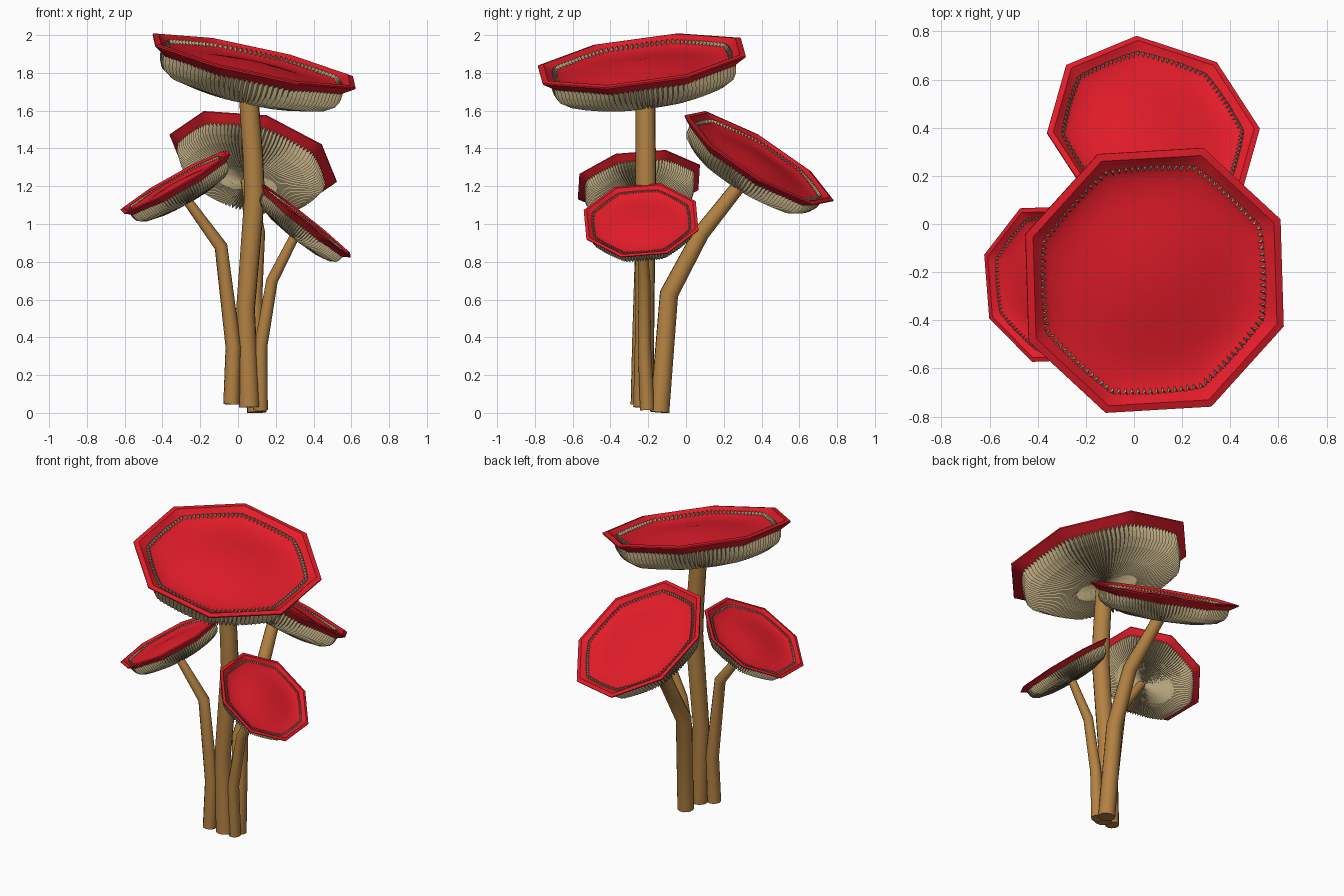
import bpy, bmesh
from math import cos, pi, sin, tau
from mathutils import Vector, Matrix

if "Cube" in bpy.data.objects:
    bpy.data.objects.remove(bpy.data.objects["Cube"], do_unlink=True)


def material(name, rgb):
    m = bpy.data.materials.new(name)
    m.use_nodes = True
    color = (*rgb, 1)
    m.diffuse_color = color
    bsdf = m.node_tree.nodes["Principled BSDF"]
    bsdf.inputs["Base Color"].default_value = color
    bsdf.inputs["Roughness"].default_value = 0.8
    return m


RED = material("cap red", (0.78, 0.012, 0.023))
BEIGE = material("gill beige", (0.45, 0.36, 0.195))
BROWN = material("stalk brown", (0.45, 0.222, 0.055))


def smooth(obj, angle):
    bpy.ops.object.select_all(action="DESELECT")
    obj.select_set(True)
    bpy.context.view_layer.objects.active = obj
    bpy.ops.object.shade_smooth_by_angle(angle=angle)


def octagon(a):
    """Radius of a unit octagon in direction a, with a corner at zero."""
    return cos(pi / 8) / cos(a % (pi / 4) - pi / 8)


def spin(name, mat, profile, segments, frame, ribs=0.0):
    """Spin (radius, height, squareness) rings; ribs pleats every other column."""
    bm = bmesh.new()
    rings = []
    for r, h, blend in profile:
        if r == 0:
            rings.append([bm.verts.new(frame @ Vector((0, 0, h)))] * segments)
            continue
        ring = []
        for i in range(segments):
            a = tau * i / segments
            pleat = ribs * (1 if i % 2 else -1)
            rad = r * (1 + blend * (octagon(a) - 1)) * (1 + pleat)
            ring.append(bm.verts.new(frame @ Vector((rad * cos(a), rad * sin(a), h - pleat * r))))
        rings.append(ring)
    for low, high in zip(rings, rings[1:]):
        for i in range(segments):
            j = (i + 1) % segments
            corners = list(dict.fromkeys((low[i], low[j], high[j], high[i])))
            bm.faces.new(corners)
    bmesh.ops.recalc_face_normals(bm, faces=bm.faces)
    mesh = bpy.data.meshes.new(name)
    bm.to_mesh(mesh)
    bm.free()
    mesh.materials.append(mat)
    obj = bpy.data.objects.new(name, mesh)
    bpy.context.collection.objects.link(obj)
    return obj


# Red dish: rolled octagonal rim, shallow moat, low dome in the middle
CAP = [(0, -.13, 0), (.83, -.13, .8), (1, -.022, 1), (1, -.008, 1),
       (.945, .002, 1), (.91, -.018, .9), (.85, -.054, .7), (.76, -.076, .4),
       (.66, -.086, .1), (.54, -.08, 0), (.36, -.056, 0), (.18, -.034, 0), (0, -.026, 0)]
# Pleated underside whose tips poke up just inside the rim
GILLS = [(0, -.115, 0), (.8, -.115, .7), (.835, -.08, .7), (.855, -.034, .7),
         (.872, -.08, .7), (.862, -.16, .7), (.83, -.215, .6), (.73, -.28, .4),
         (.5, -.338, .2), (.25, -.362, 0), (.08, -.365, 0), (0, -.36, 0)]


def mushroom_cap(name, center, radius, slope, corner):
    """slope is dz/dx, dz/dy of the rim plane; corner points at a rim corner."""
    normal = Vector((-slope[0], -slope[1], 1)).normalized()
    x = Vector((*corner, slope[0] * corner[0] + slope[1] * corner[1])).normalized()
    y = normal.cross(x)
    frame = Matrix.Translation(center) @ Matrix((x, y, normal)).transposed().to_4x4()
    frame = frame @ Matrix.Scale(radius, 4)
    smooth(spin(name + "_cap", RED, CAP, 64, frame), 0.6)
    spin(name + "_gills", BEIGE, GILLS, 224, frame, 0.022)


def stalk(name, points):
    """Round tapering stem through (x, y, z, radius) points."""
    curve = bpy.data.curves.new(name, "CURVE")
    curve.dimensions = "3D"
    curve.bevel_depth = 1
    curve.bevel_resolution = 4
    curve.use_fill_caps = True
    spline = curve.splines.new("POLY")
    spline.points.add(len(points) - 1)
    for p, (px, py, pz, r) in zip(spline.points, points):
        p.co = (px, py, pz, 1)
        p.radius = r
    curve.materials.append(BROWN)
    obj = bpy.data.objects.new(name, curve)
    bpy.context.collection.objects.link(obj)
    bpy.ops.object.select_all(action="DESELECT")
    obj.select_set(True)
    bpy.context.view_layer.objects.active = obj
    bpy.ops.object.convert(target="MESH")
    smooth(bpy.context.object, 0.9)


# Caps
mushroom_cap("main", (.087, -.235, 1.87), .587, (-.222, .13), (.525, .255))
mushroom_cap("back", (.082, .39, 1.354), .459, (-.27, -.62), (-.07, .39))
mushroom_cap("right", (-.334, -.25, 1.227), .347, (.56, .12), (-.285, .12))
mushroom_cap("left", (.364, -.238, 1.023), .322, (-.8, .07), (-.1, .29))

# Stalks
stalk("main_stalk", [(.06, -.225, .03, .055), (.04, -.217, .55, .05),
                     (.088, -.213, 1.15, .055), (.08, -.213, 1.35, .054),
                     (.055, -.215, 1.7, .052)])
stalk("back_stalk", [(.1, -.14, .003, .052), (.08, -.09, .63, .05),
                     (.1, .08, .95, .044), (.05, .31, 1.24, .038)])
stalk("right_stalk", [(-.035, -.25, .045, .043), (-.025, -.245, .35, .041),
                      (-.09, -.235, .88, .035), (-.28, -.25, 1.14, .025)])
stalk("left_stalk", [(.12, -.205, .015, .038), (.12, -.22, .35, .035),
                     (.18, -.22, .7, .031), (.31, -.235, .955, .025)])
